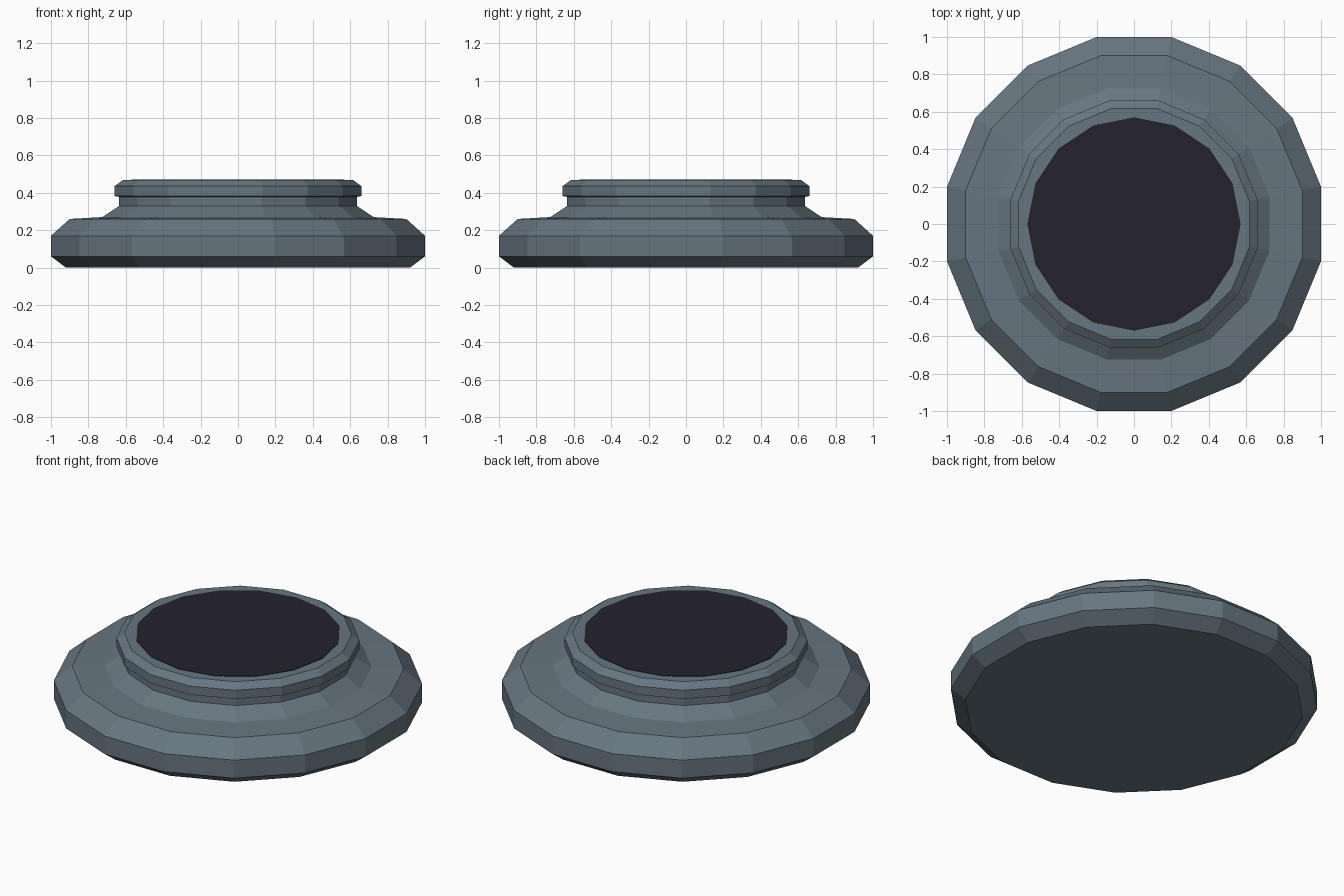
import bpy, bmesh, math

if "Cube" in bpy.data.objects:
    bpy.data.objects.remove(bpy.data.objects["Cube"])

SIDES = 16


def material(name, rgb):
    m = bpy.data.materials.new(name)
    m.diffuse_color = (*rgb, 1)
    m.use_nodes = True
    m.node_tree.nodes["Principled BSDF"].inputs["Base Color"].default_value = m.diffuse_color
    return m


def lathe(name, profile, mat, turn):
    """Closed, flat-shaded solid of revolution from (radius, z) points."""
    bm = bmesh.new()
    rings = []
    for r, z in profile:
        ring = []
        for i in range(SIDES):
            a = 2 * math.pi * (i + turn) / SIDES
            ring.append(bm.verts.new((r * math.cos(a), r * math.sin(a), z)))
        rings.append(ring)
    for low, high in zip(rings, rings[1:]):
        for i in range(SIDES):
            j = (i + 1) % SIDES
            bm.faces.new((low[i], low[j], high[j], high[i]))
    bm.faces.new(rings[0][::-1])
    bm.faces.new(rings[-1])
    mesh = bpy.data.meshes.new(name)
    bm.to_mesh(mesh)
    bm.free()
    mesh.materials.append(mat)
    ob = bpy.data.objects.new(name, mesh)
    bpy.context.collection.objects.link(ob)
    return ob


slate = material("slate grey", (0.135, 0.18, 0.215))
dark = material("near black", (0.017, 0.016, 0.026))

# Profile half-widths are measured across the flats, so scale to the corners
k = 1 / math.cos(math.pi / SIDES)

# Stepped round base with collar and rim
base = [(0.92, 0.0), (1.0, 0.06), (1.0, 0.17), (0.90, 0.26), (0.725, 0.27),
        (0.635, 0.33), (0.635, 0.378), (0.66, 0.382), (0.66, 0.435), (0.617, 0.467)]
lathe("stepped_base", [(w * k, z) for w, z in base], slate, 0.5)

# Dark inset disc on top, turned half a side against the base
lathe("top_disc", [(0.57, 0.462), (0.57, 0.47)], dark, 0)
